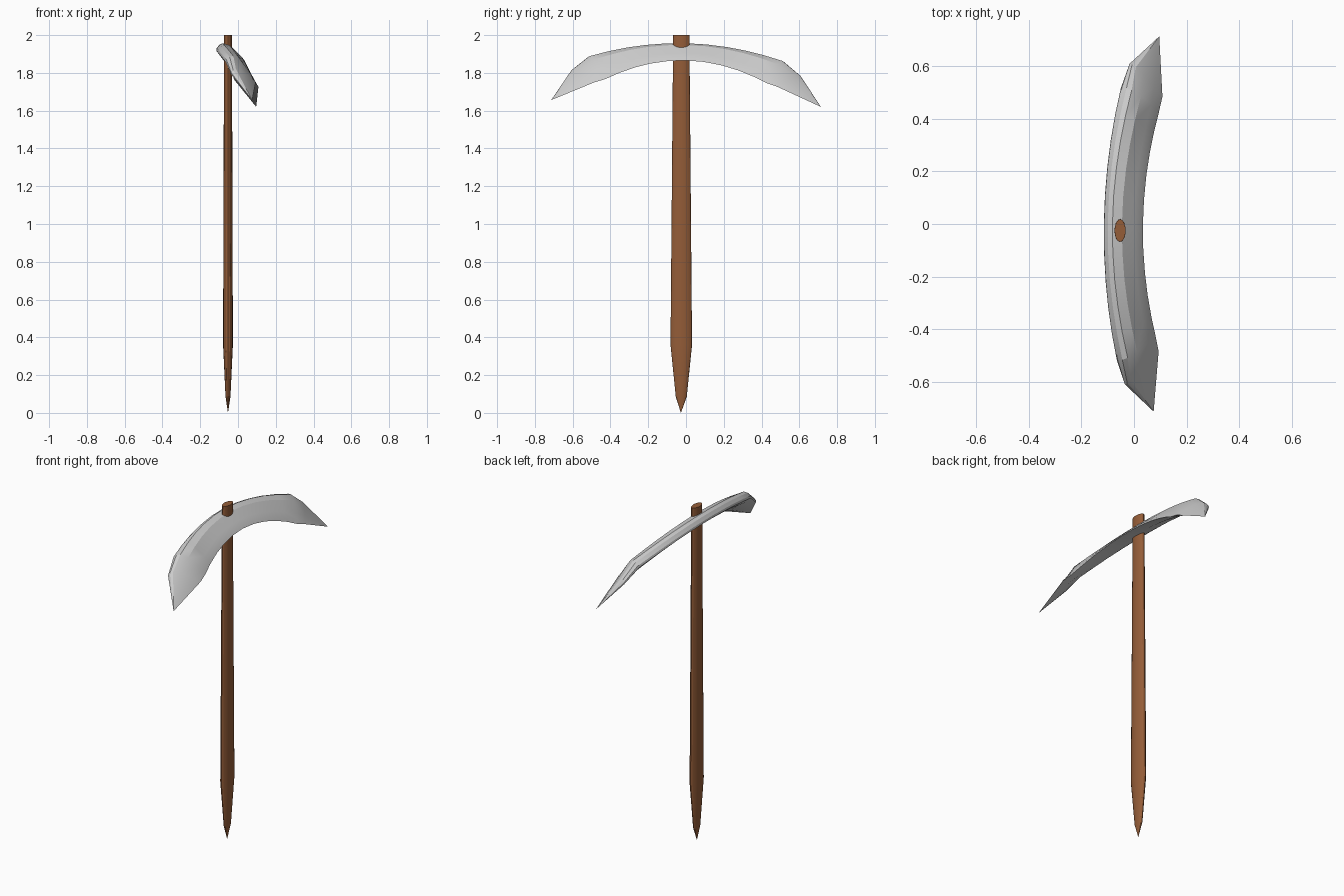
import bpy, bmesh, math
from mathutils import Vector

if "Cube" in bpy.data.objects:
    bpy.data.objects.remove(bpy.data.objects["Cube"])


def make_object(name, rings, start_tip=None, end_tip=None, color=None, angle=30):
    """Skin a list of closed rings, closing each end with a tip or a flat cap."""
    bm = bmesh.new()
    loops = [[bm.verts.new(p) for p in ring] for ring in rings]
    n = len(loops[0])
    for a, b in zip(loops, loops[1:]):
        for i in range(n):
            j = (i + 1) % n
            bm.faces.new((a[i], a[j], b[j], b[i]))
    for loop, tip in ((loops[0], start_tip), (loops[-1], end_tip)):
        if tip is None:
            bm.faces.new(loop)
        else:
            t = bm.verts.new(tip)
            for i in range(n):
                bm.faces.new((loop[i], loop[(i + 1) % n], t))
    bmesh.ops.recalc_face_normals(bm, faces=bm.faces)
    mesh = bpy.data.meshes.new(name)
    bm.to_mesh(mesh)
    bm.free()
    obj = bpy.data.objects.new(name, mesh)
    bpy.context.collection.objects.link(obj)
    if color:
        mat = bpy.data.materials.new(name + "_material")
        mat.diffuse_color = color
        mat.use_nodes = True
        mat.node_tree.nodes["Principled BSDF"].inputs["Base Color"].default_value = mat.diffuse_color
        mesh.materials.append(mat)
    bpy.ops.object.select_all(action='DESELECT')
    obj.select_set(True)
    bpy.context.view_layer.objects.active = obj
    bpy.ops.object.shade_smooth_by_angle(angle=math.radians(angle))
    return obj


# Wooden handle: oval section, swelling downwards, pointed foot
handle_profile = [(0.085, 0.013, 0.029), (0.36, 0.026, 0.057), (2.0, 0.021, 0.043)]
SIDES = 16
handle_rings = [
    [(-0.053 + rx * math.cos(2 * math.pi * i / SIDES),
      -0.025 + ry * math.sin(2 * math.pi * i / SIDES), z) for i in range(SIDES)]
    for z, rx, ry in handle_profile]
make_object("handle", handle_rings, start_tip=(-0.053, -0.027, 0),
            color=(0.30, 0.11, 0.04, 1))

# Curved blade: section as (fraction from outer to inner edge, height off that line)
section = [(0.0, 0.0), (0.03, 0.022), (0.11, 0.037), (0.34, 0.043), (0.71, 0.022),
           (0.87, 0.012), (1.0, 0.0), (0.69, -0.02), (0.2, -0.02), (0.02, -0.012)]


def skew(p):
    """Slight lean of the whole blade on the handle."""
    return (p[0] + 0.015 * p[1], p[1], p[2] - 0.025 * p[1])


def station(outer, inner, thick=1.0):
    o, i = Vector(outer), Vector(inner)
    d = i - o
    up = Vector((-d.z, 0, d.x)).normalized()
    return [skew(o + d * u + up * v * thick) for u, v in section]


def arc_station(y):
    yi = y * (0.85 - 0.25 * max(0, abs(y) - 0.4))
    return station((-0.113 + 0.22 * y * y, y, 1.93 - 0.27 * y * y),
                   (0.034 + 0.3 * yi * yi, yi, 1.866 - 0.6 * yi * yi))


def end_station(s):
    return station((-0.026, s * 0.61, 1.785), (0.101, s * 0.485, 1.738), 0.75)


blade_rings = [end_station(-1)]
blade_rings += [arc_station(y / 100) for y in (-52, -42, -32, -22, -11, 0, 11, 22, 32, 42, 52)]
blade_rings.append(end_station(1))
make_object("blade", blade_rings,
            start_tip=skew((0.0855, -0.714, 1.638)), end_tip=skew((0.0855, 0.714, 1.638)),
            angle=22)
